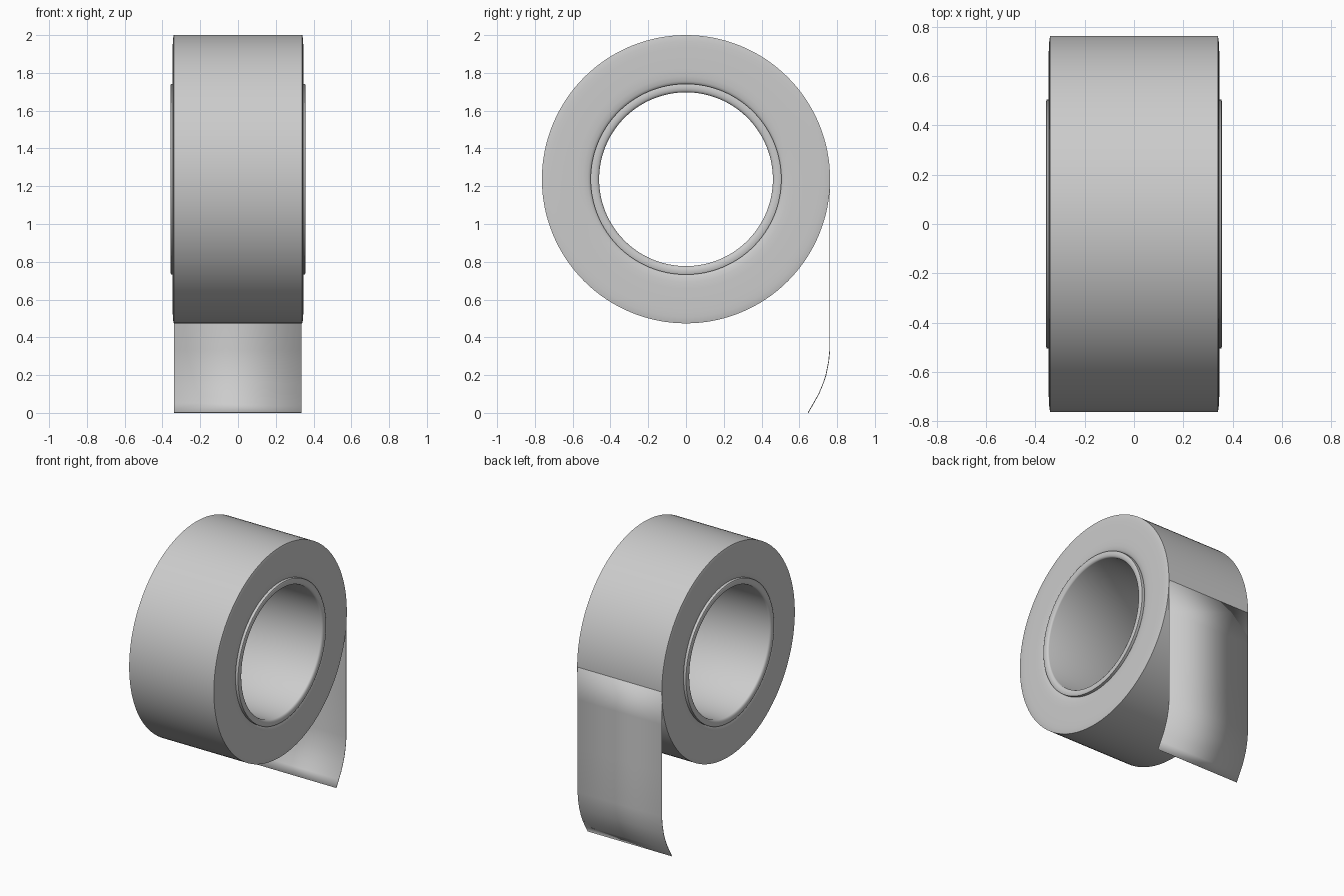
import bpy, bmesh, math

if "Cube" in bpy.data.objects:
    bpy.data.objects.remove(bpy.data.objects["Cube"])

CZ = 1.237   # height of the roll axis
R = 0.763    # outer radius of the tape


def finish(name, bm, angle):
    bmesh.ops.recalc_face_normals(bm, faces=bm.faces)
    me = bpy.data.meshes.new(name)
    bm.to_mesh(me)
    bm.free()
    ob = bpy.data.objects.new(name, me)
    bpy.context.collection.objects.link(ob)
    bpy.ops.object.select_all(action='DESELECT')
    ob.select_set(True)
    bpy.context.view_layer.objects.active = ob
    bpy.ops.object.shade_smooth_by_angle(angle=math.radians(angle))
    return ob


def ring(name, half, segs=128):
    """Revolve a mirrored (x, radius) half profile around the x axis."""
    prof = half + [(-x, r) for x, r in reversed(half)]
    bm = bmesh.new()
    loops = []
    for i in range(segs):
        a = 2 * math.pi * i / segs
        loops.append([bm.verts.new((x, r * math.cos(a), CZ + r * math.sin(a)))
                      for x, r in prof])
    n = len(prof)
    for i in range(segs):
        p, q = loops[i], loops[(i + 1) % segs]
        for j in range(n):
            k = (j + 1) % n
            bm.faces.new((p[j], p[k], q[k], q[j]))
    return finish(name, bm, 40)


# Wound tape with softened side edges
ring("tape_roll", [(0.330, 0.503), (0.336, 0.508), (0.341, 0.520),
                   (0.345, 0.545), (0.346, 0.580), (0.346, 0.700),
                   (0.345, 0.730), (0.343, 0.750), (0.340, R)])

# Cardboard core with rounded rims
ring("core", [(0.343, 0.460), (0.350, 0.463), (0.355, 0.471),
              (0.357, 0.482), (0.357, 0.498), (0.354, 0.505)])

# Loose end hanging from the back and curling inwards
path = [(R, CZ), (R, 1.0), (R, 0.65), (R, 0.33), (0.757, 0.27),
        (0.743, 0.20), (0.726, 0.15), (0.705, 0.10), (0.677, 0.05), (0.648, 0.0)]
bm = bmesh.new()
rows = [[bm.verts.new((x, y, z)) for x in (-0.339, 0.337)] for y, z in path]
for a, b in zip(rows, rows[1:]):
    bm.faces.new((a[0], a[1], b[1], b[0]))
strip = finish("loose_end", bm, 40)
mod = strip.modifiers.new("thickness", 'SOLIDIFY')
mod.thickness = 0.004
# Face normals may point either way; keep the thickness inside the roll radius
mod.offset = -1 if strip.data.polygons[0].normal.y > 0 else 1
